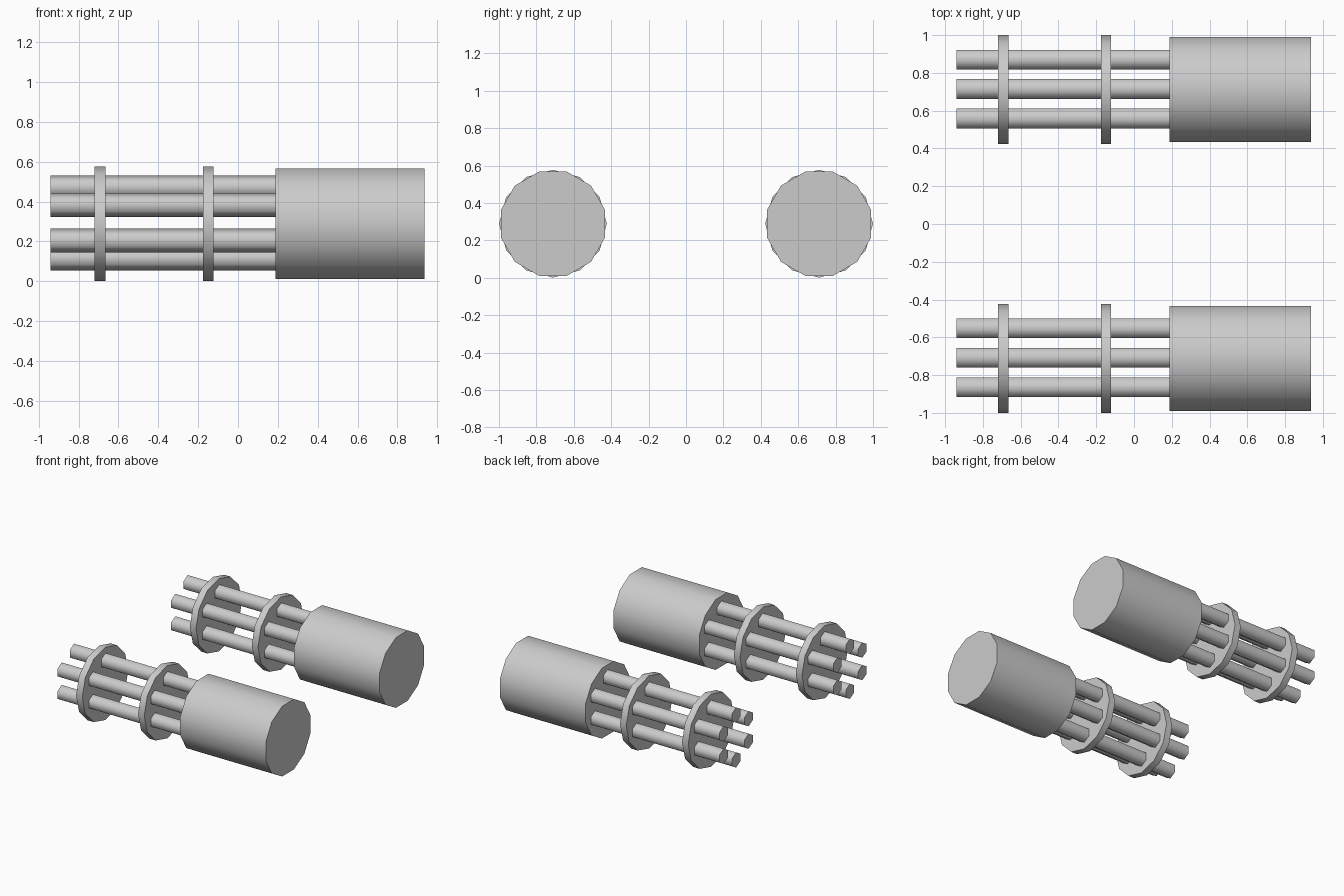
import bpy
import math
from mathutils import Matrix

if "Cube" in bpy.data.objects:
    bpy.data.objects.remove(bpy.data.objects["Cube"])

RADIUS = 0.288      # housing and clamp discs
CENTRE_Z = 0.289
CENTRE_Y = 0.7115

metal = bpy.data.materials.new("grey_metal")
metal.diffuse_color = (0.6, 0.6, 0.6, 1)
metal.use_nodes = True
metal.node_tree.nodes["Principled BSDF"].inputs["Base Color"].default_value = metal.diffuse_color


def rod(name, x0, x1, y, z, radius, sides, turn=0.0):
    """Capped prism along x; with turn 0 one corner points straight up."""
    bpy.ops.mesh.primitive_cylinder_add(vertices=sides, radius=radius, depth=x1 - x0)
    ob = bpy.context.object
    ob.name = name
    place = Matrix.Translation(((x0 + x1) / 2, y, z))
    tilt = Matrix.Rotation(math.pi / 2, 4, 'Y')
    spin = Matrix.Rotation(math.pi / 2 + turn, 4, 'Z')
    ob.data.transform(place @ tilt @ spin)
    ob.data.materials.append(metal)
    bpy.ops.object.shade_smooth_by_angle(angle=math.radians(65))
    return ob


for side, cy in (("front", -CENTRE_Y), ("back", CENTRE_Y)):
    # Motor housing, turned so that flats face up and sideways
    rod(f"{side}_housing", 0.187, 0.937, cy, CENTRE_Z, RADIUS, 12, math.radians(15))

    # Two clamp discs
    for label, x in (("inner", -0.149), ("outer", -0.692)):
        rod(f"{side}_{label}_disc", x - 0.027, x + 0.027, cy, CENTRE_Z, RADIUS, 12)

    # Ring of six hexagonal barrels
    for i in range(6):
        a = math.radians(60 * i)
        rod(f"{side}_barrel_{i + 1}", -0.94, 0.19,
            cy + 0.003 + 0.18 * math.sin(a),
            CENTRE_Z + 0.004 + 0.178 * math.cos(a), 0.06, 6)
